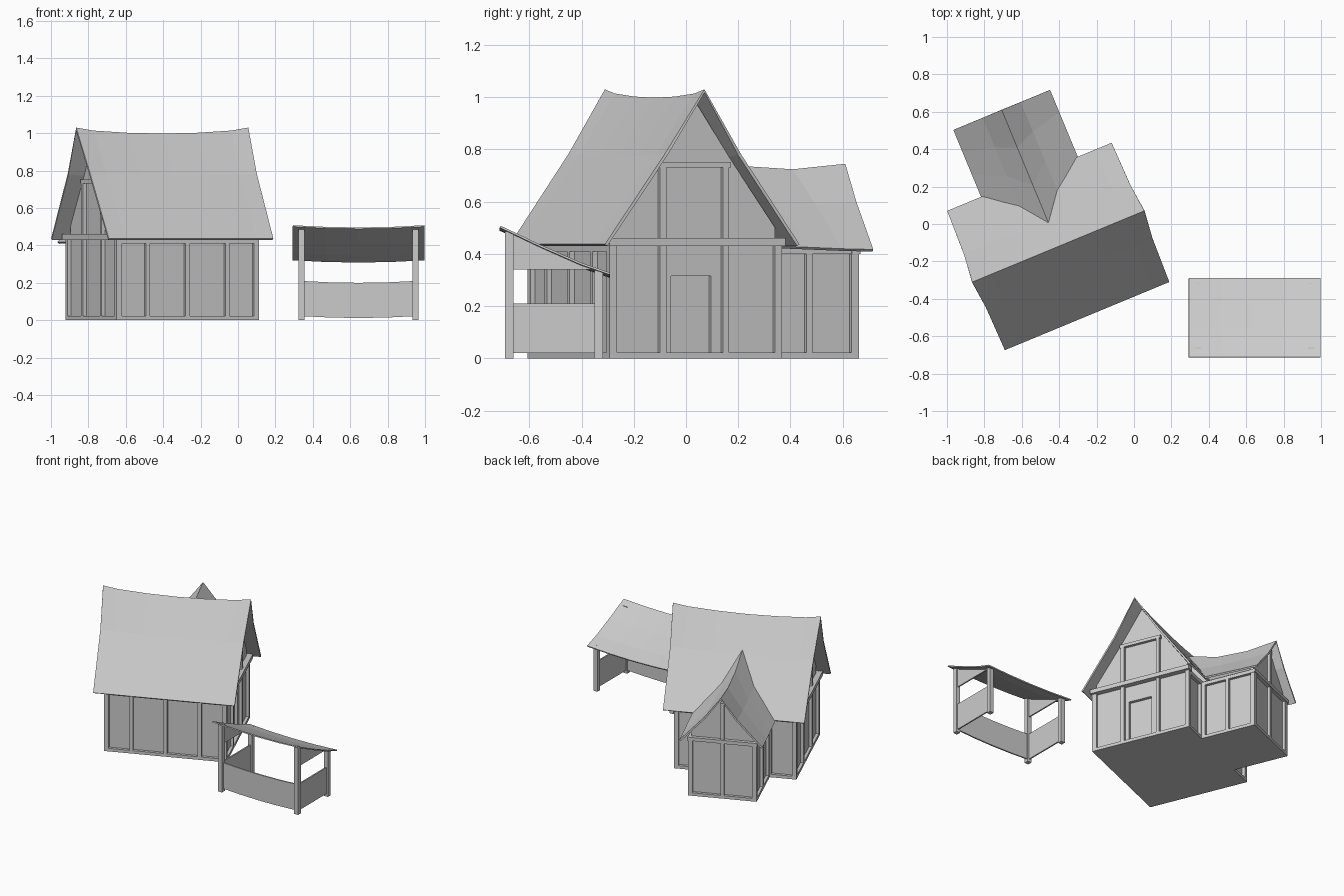
import bpy, bmesh, math
from mathutils import Matrix

if "Cube" in bpy.data.objects:
    bpy.data.objects.remove(bpy.data.objects["Cube"])

mat = bpy.data.materials.new("light_grey")
mat.diffuse_color = (0.6, 0.6, 0.6, 1)
mat.use_nodes = True
mat.node_tree.nodes["Principled BSDF"].inputs["Base Color"].default_value = mat.diffuse_color

# House frame: u along the ridge, v towards the back wing
HOUSE = Matrix.Translation((-0.405, -0.12, 0)) @ Matrix.Rotation(math.radians(22.5), 4, 'Z')
WORLD = Matrix.Identity(4)


def finish(name, bm, m):
    bm.transform(m)
    me = bpy.data.meshes.new(name)
    bm.to_mesh(me)
    bm.free()
    me.materials.append(mat)
    ob = bpy.data.objects.new(name, me)
    bpy.context.collection.objects.link(ob)
    return ob


def boxes(name, items, m):
    """One object made of boxes (x0, x1, y0, y1, z0, z1)."""
    bm = bmesh.new()
    for x0, x1, y0, y1, z0, z1 in items:
        t = Matrix.Translation(((x0 + x1) / 2, (y0 + y1) / 2, (z0 + z1) / 2))
        s = Matrix.Diagonal((x1 - x0, y1 - y0, z1 - z0, 1))
        bmesh.ops.create_cube(bm, size=1, matrix=t @ s)
    return finish(name, bm, m)


def sheet(name, rows, m, thick=0.012):
    """Grid of points given a thickness below its upper side."""
    bm = bmesh.new()
    vs = [[bm.verts.new(p) for p in r] for r in rows]
    for a, b in zip(vs, vs[1:]):
        for i in range(len(a) - 1):
            bm.faces.new((a[i], a[i + 1], b[i + 1], b[i]))
    ob = finish(name, bm, m)
    mod = ob.modifiers.new("thickness", 'SOLIDIFY')
    mod.thickness = thick
    mod.offset = -1
    return ob


def plate(name, pts, offset, m):
    """Flat polygon pushed along an offset vector."""
    bm = bmesh.new()
    f = bm.faces.new([bm.verts.new(p) for p in pts])
    r = bmesh.ops.extrude_face_region(bm, geom=[f])
    bmesh.ops.translate(bm, vec=offset, verts=[v for v in r['geom'] if isinstance(v, bmesh.types.BMVert)])
    bmesh.ops.recalc_face_normals(bm, faces=bm.faces)
    return finish(name, bm, m)


# Main walls with a recessed door
A, B, AO, BO, W = 0.392, 0.337, 0.412, 0.357, 0.0125
walls = boxes("main_walls", [(-A, A, -B, B, 0, 0.46)], HOUSE)
cutter = boxes("door_cutter", [(A - 0.022, A + 0.1, -0.095, 0.072, 0.02, 0.315)], HOUSE)
cutter.hide_render = True
cutter.hide_viewport = True
cut = walls.modifiers.new("door", 'BOOLEAN')
cut.object = cutter
cut.operation = 'DIFFERENCE'

# Main gables follow the roof slope
half = [(B, 0.44), (B, 0.50), (0.15, 0.765), (0, 0.993)]
prof = half + [(-v, z) for v, z in reversed(half[:-1])]
for s, side in ((1, "right"), (-1, "left")):
    plate(side + "_gable", [(s * A, v, z) for v, z in prof], (-s * 0.02, 0, 0), HOUSE)

# Main timbers: long sides
t = []
for s in (-1, 1):
    lo, hi = sorted((s * (B - 0.01), s * BO))
    t += [(-AO, AO, lo, hi, 0, 0.022), (-AO, AO, lo, hi, 0.41, 0.44)]
    for u in (-AO + W, -0.23, 0, 0.23, AO - W):
        t.append((u - W, u + W, lo, hi, 0, 0.43))
boxes("long_side_timbers", t, HOUSE)

# Main timbers: gable ends
t = []
for s in (-1, 1):
    lo, hi = sorted((s * (A - 0.01), s * AO))
    t.append((lo, hi, -BO, BO, 0, 0.022))
    for v in (-BO + W, BO - W):
        t.append((lo, hi, v - W, v + W, 0, 0.44))
    for v in (-0.135, 0.125):
        t.append((lo, hi, v - W, v + W, 0, 0.74))
    t.append((lo, hi, -0.155, 0.145, 0.73, 0.752))
    lo, hi = sorted((s * (A - 0.01), s * 0.43))
    t.append((lo, hi, -0.365, 0.365, 0.43, 0.46))
boxes("gable_timbers", t, HOUSE)

# Main roof: sagging ridge, flared at the ends
rows = []
for v, half_len, z, sag in ((-0.403, 0.476, 0.437, 0), (-0.156, 0.482, 0.785, 0.012),
                            (0, 0.498, 1.03, 0.032),
                            (0.156, 0.482, 0.785, 0.012), (0.403, 0.476, 0.437, 0)):
    rows.append([(k * half_len, v, z - sag * d)
                 for k, d in ((-1, 0), (-0.8, 0.5), (-0.4, 0.87), (0, 1), (0.4, 0.87), (0.8, 0.5), (1, 0))])
sheet("main_roof", rows, HOUSE)

# Back wing walls, gable and timbers
boxes("wing_walls", [(-0.212, 0.212, 0.30, 0.73, 0, 0.44)], HOUSE)
half = [(0.212, 0.42), (0.212, 0.465), (0.11, 0.58), (0, 0.725)]
prof = half + [(-u, z) for u, z in reversed(half[:-1])]
plate("wing_gable", [(u, 0.73, z) for u, z in prof], (0, -0.02, 0), HOUSE)
t = [(-0.232, 0.232, 0.72, 0.75, 0, 0.022), (-0.235, 0.235, 0.72, 0.755, 0.40, 0.425),
     (-W, W, 0.72, 0.75, 0, 0.69)]
for s in (-1, 1):
    lo, hi = sorted((s * 0.2, s * 0.232))
    t += [(lo, hi, 0.33, 0.75, 0, 0.022), (lo, hi, 0.33, 0.75, 0.40, 0.425)]
    for v in (0.37, 0.545, 0.75 - W):
        t.append((lo, hi, v - W, v + W, 0, 0.42))
    lo, hi = sorted((s * 0.207, s * 0.232))
    t.append((lo, hi, 0.72, 0.75, 0, 0.42))
boxes("wing_timbers", t, HOUSE)

# Wing roof runs up into the main roof
ridge = (0.137, (0.80, 0.737, 0.724, 0.745))
mid = (0.28, (0.61, 0.598, 0.592, 0.60))
eave = (0.403, (0.43, 0.425, 0.42, 0.417))
rows = []
for u, (v0, zs) in ((0.28, eave), (0.11, mid), (0, ridge), (-0.11, mid), (-0.28, eave)):
    rows.append([(u, v0 + (0.79 - v0) * i / 3, z) for i, z in enumerate(zs)])
sheet("wing_roof", rows, HOUSE)

# Market stall: sagging lean-to roof
CX = 0.645
ks = [-1, -0.5, 0, 0.5, 1]
rows = [[(CX + 0.352 * k, y, z - 0.012 * (1 - k * k)) for k in ks]
        for y, z in ((-0.71, 0.508), (-0.55, 0.432), (-0.40, 0.366), (-0.29, 0.328))]
sheet("stall_roof", rows, WORLD, 0.008)

# Stall posts
boxes("stall_posts", [(x - 0.016, x + 0.016, y - 0.016, y + 0.016, 0, h)
                      for x in (0.34, 0.95) for y, h in ((-0.676, 0.485), (-0.334, 0.336))], WORLD)

# Stall counter front (sagging) and sides
sheet("stall_front_panel", [[(CX + 0.305 * k, -0.676, z - 0.01 * (1 - k * k)) for k in ks]
                            for z in (0.022, 0.21)], WORLD, 0.01)
boxes("stall_side_panels", [(x - 0.005, x + 0.005, -0.676, -0.334, 0.02, 0.21)
                            for x in (0.34, 0.95)], WORLD)

# Stall side triangles under the roof
for x, side in ((0.34, "left"), (0.95, "right")):
    plate("stall_%s_triangle" % side,
          [(x - 0.005, -0.676, 0.34), (x - 0.005, -0.345, 0.34), (x - 0.005, -0.55, 0.426),
           (x - 0.005, -0.676, 0.485)], (0.01, 0, 0), WORLD)
